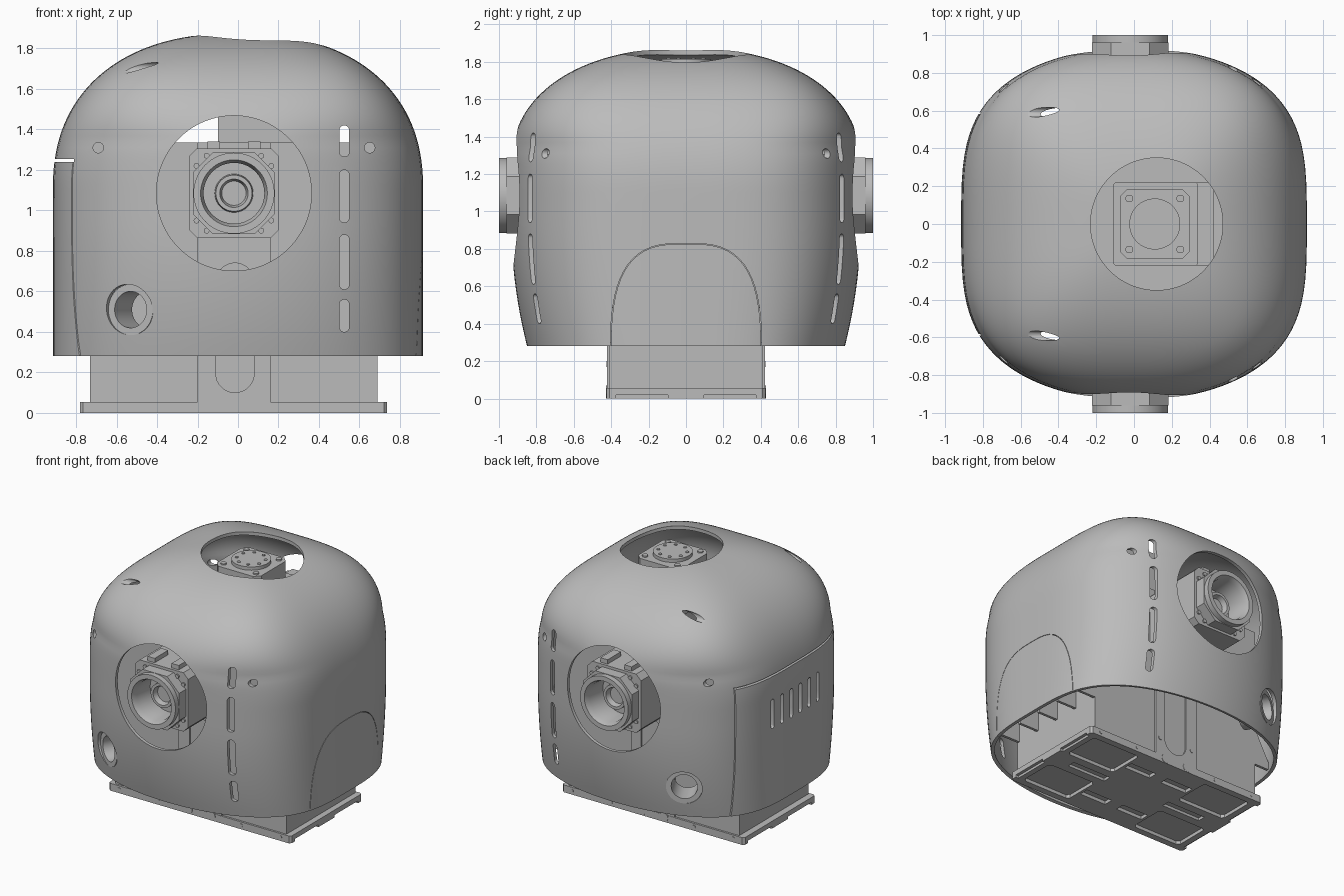
import bpy, bmesh
from math import sin, cos, pi, radians, copysign
from mathutils import Vector, Matrix

if "Cube" in bpy.data.objects:
    bpy.data.objects.remove(bpy.data.objects["Cube"], do_unlink=True)

gray = bpy.data.materials.new("neutral gray")
gray.use_nodes = True
gray.diffuse_color = (0.5, 0.5, 0.5, 1)
gray.node_tree.nodes["Principled BSDF"].inputs["Base Color"].default_value = (0.5, 0.5, 0.5, 1)
parts = []


def add_object(name, bm, cutter=False):
    bmesh.ops.remove_doubles(bm, verts=bm.verts, dist=1e-5)
    bmesh.ops.recalc_face_normals(bm, faces=bm.faces)
    mesh = bpy.data.meshes.new(name)
    bm.to_mesh(mesh)
    bm.free()
    mesh.materials.append(gray)
    ob = bpy.data.objects.new(name, mesh)
    bpy.context.collection.objects.link(ob)
    ob.hide_render = cutter
    if not cutter:
        parts.append(ob)
    return ob


def pill(cx, cy, hx, hy, sides=24):
    """Circle, or capsule when the half sizes differ."""
    r = min(hx, hy)
    pts = []
    for i in range(sides):
        a = 2 * pi * (i + 0.5) / sides
        pts.append((cx + r * cos(a) + copysign(hx - r, cos(a)),
                    cy + r * sin(a) + copysign(hy - r, sin(a))))
    return pts


def rect(x0, x1, y0, y1, c=0):
    """Rectangle with optional chamfered corners."""
    if not c:
        return [(x0, y0), (x1, y0), (x1, y1), (x0, y1)]
    return [(x0 + c, y0), (x1 - c, y0), (x1, y0 + c), (x1, y1 - c),
            (x1 - c, y1), (x0 + c, y1), (x0, y1 - c), (x0, y0 + c)]


def bridge(bm, rings):
    """Join successive rings of vertices with quads."""
    for a, b in zip(rings, rings[1:]):
        for i in range(len(a)):
            j = (i + 1) % len(a)
            bm.faces.new((a[i], a[j], b[j], b[i]))


def prism(name, pts, axis, lo, hi, cutter=False):
    """Extrude a flat outline along an axis."""
    bm = bmesh.new()
    place = {"x": lambda p, t: (t, p[0], p[1]),
             "y": lambda p, t: (p[0], t, p[1]),
             "z": lambda p, t: (p[0], p[1], t)}[axis]
    a = [bm.verts.new(place(p, lo)) for p in pts]
    b = [bm.verts.new(place(p, hi)) for p in pts]
    bm.faces.new(a)
    bm.faces.new(b[::-1])
    bridge(bm, [a, b])
    return add_object(name, bm, cutter)


def lathe(name, profile, loc, direction, cutter=False, sides=64):
    """Turn a (radius, height) profile round a direction."""
    bm = bmesh.new()
    bridge(bm, [[bm.verts.new((r * cos(2 * pi * i / sides), r * sin(2 * pi * i / sides), h))
                 for i in range(sides)] for r, h in profile])
    turn = Vector(direction).to_track_quat("Z", "Y").to_matrix().to_4x4()
    bmesh.ops.transform(bm, matrix=Matrix.Translation(loc) @ turn, verts=bm.verts)
    return add_object(name, bm, cutter)


def pick(obs):
    bpy.ops.object.select_all(action="DESELECT")
    for ob in obs:
        ob.select_set(True)
    bpy.context.view_layer.objects.active = obs[0]


def cut(ob, cutters):
    pick(cutters)
    if len(cutters) > 1:
        bpy.ops.object.join()
    tool = cutters[0]
    mod = ob.modifiers.new("cut", "BOOLEAN")
    mod.operation, mod.solver, mod.object = "DIFFERENCE", "EXACT", tool
    pick([ob])
    bpy.ops.object.modifier_apply(modifier=mod.name)
    bpy.data.objects.remove(tool, do_unlink=True)


def dome(z, start, m):
    """Shrink factor of a rounded dome rising from start to the crown."""
    u = max(0, (z - start) / (1.875 - start))
    return (1 - u ** m) ** (1 / m)


# Outer shell: flat sides, bowed front and back, tapering low and domed on top
bm = bmesh.new()
N = 112
heights = [.28 + .82 * i / 14 for i in range(14)]
heights += [1.1 + .775 * sin(pi / 2 * i / 40) for i in range(40)]
rings = []
for z in heights:
    sx = .915 * dome(z, 1.1, 2.3)
    sy = (.935 - .085 * (max(0, .95 - z) / .67) ** 2) * dome(z, 1.25, 2.2)
    t = min(1, max(0, (z - 1.35) / .35))
    p, q = 2 + 1.4 * t, 3.5 + .4 * t
    ring = []
    for i in range(N):
        c, s = cos(2 * pi * (i + .5) / N), sin(2 * pi * (i + .5) / N)
        ring.append(bm.verts.new((copysign(sx * abs(c) ** (2 / p), c),
                                  copysign(sy * abs(s) ** (2 / q), s), z)))
    rings.append(ring)
bridge(bm, rings)
bm.faces.new(rings[-1])
shell = add_object("outer_shell", bm)
solid = shell.modifiers.new("thickness", "SOLIDIFY")
solid.thickness, solid.offset = 0.025, -1
pick([shell])
bpy.ops.object.modifier_apply(modifier=solid.name)

# Openings in the shell: lens windows, slots and small holes, front to back
tools = [prism("window_cut", pill(-.02, 1.085, .383, .383, 96), "y", -1.2, 1.2, True),
         prism("top_cut", pill(.12, 0, .35, .35, 96), "z", 1.55, 2, True)]
for lo, hi in ((.4, .56), (.61, .88), (.94, 1.2), (1.265, 1.42)):
    tools.append(prism("slot_cut", pill(.525, (lo + hi) / 2, .024, (hi - lo) / 2), "y", -1.2, 1.2, True))
for x in (-.69, .65):
    tools.append(prism("hole_cut", pill(x, 1.31, .026, .026), "y", -1.2, 1.2, True))
for s in (-1, 1):
    tools.append(prism("crown_cut", pill(s * .592, 1.705, .026, .026), "x", -.75, -.3, True))
    tools.append(lathe("port_cut", [(0, -.1), (.125, -.1), (.125, .1), (0, .1)],
                       (-.54, s * .795, .51), (-.48, s * .88, 0), True))
# Vents and seam of the right service panel
for i in range(6):
    tools.append(prism("vent_cut", pill(.27 - i * .107, .965, .018, .11), "x", -1, -.8, True))
seam = [(-.59, .2), (-.59, 1.253), (.59, 1.253), (.59, .2),
        (.583, .2), (.583, 1.239), (-.583, 1.239), (-.583, .2)]
tools.append(prism("panel_seam_cut", seam, "x", -1, -.7, True))


def arch(half_width, height):
    """Rounded arch outline standing below the shell rim."""
    return [(copysign(half_width * abs(cos(a)) ** (2 / 3), cos(a)), .2 + height * sin(a) ** (2 / 3))
            for a in (pi * i / 30 for i in range(31))]


# Arched seam of the left panel
tools.append(prism("arch_seam_cut", arch(.405, .63) + arch(.402, .627)[::-1], "x", .75, 1, True))
cut(shell, tools)

# Base plate with pockets underneath and relieved ends
base = prism("base_plate", rect(-.78, .735, -.425, .425, .015), "z", 0, .055)
tools = []
for sx in (-1, 1):
    for sy in (-1, 1):
        x, y = -.02 + sx * .49, sy * .235
        tools.append(prism("pocket_cut", rect(x - .2, x + .2, y - .14, y + .14, .02), "z", -.1, .025, True))
        x = -.02 + sx * .16
        tools.append(prism("groove_cut", rect(x - .11, x + .11, y - .035, y + .035), "z", -.1, .025, True))
        x = -.0225 + sx * .755
        tools.append(prism("end_cut", rect(x - .02, x + .02, y - .14, y + .14), "z", -.1, .018, True))
    x = -.02 + sx * .42
    tools.append(prism("centre_cut", rect(x - .16, x + .16, -.03, .03), "z", -.1, .02, True))
cut(base, tools)

# Inner chassis, top bracket and stiffening ribs
prism("chassis", rect(-.73, .69, -.41, .41), "z", .05, 1.335)
prism("top_bracket", rect(-.1, .42, -.22, .22), "z", 1.33, 1.47)
for i in range(5):
    y = -.4 + i * .2
    for name, a, b in (("left_rib", .68, .85), ("right_rib", -.72, -.85)):
        prism(name, [(a, .3), (b, .3), (b, .36), (a, .6)], "y", y - .01, y + .01)

# Front and back: column, lens unit, port ring and bolts
for s, side in ((-1, "front"), (1, "back")):
    def part(name, pts, lo, hi, cutter=False):
        return prism(side + "_" + name, pts, "y", s * lo, s * hi, cutter)

    column = part("column", rect(-.2, .16, .02, 1.335), .4, .422)
    cut(column, [part("column_cut", pill(-.015, .42, .095, .32), .38, .5, True)])
    for x in (-.16, .12):
        for z in (.185, .74):
            part("column_bolt", pill(x, z, .016, .016), .415, .426)
    for x in (-.115, .075):
        part("foot", pill(x, .035, .034, .034), .4, .428)
    for x in (-.69, -.365, .325, .65):
        part("base_bolt", pill(x, .03, .012, .012), .42, .428)
    # Square body behind an octagonal nose, both bored out for the lens
    for name, outline, lo, hi in (("lens_body", rect(-.242, .202, .865, 1.307, .04), .41, .88),
                                  ("lens_nose", rect(-.2225, .1825, .8825, 1.2875, .1), .87, .96)):
        block = part(name, outline, lo, hi)
        cut(block, [part("bore_cut", pill(-.02, 1.085, .152, .152, 64), .77, 1.1, True)])
    for sx in (-1, 1):
        for sz in (-1, 1):
            for dx, dz in ((.185, .135), (.135, .185)):
                part("lens_bolt", pill(-.02 + sx * dx, 1.085 + sz * dz, .014, .014), .87, .89)
        part("lens_tab", rect(-.05 + sx * .1, .01 + sx * .1, 1.29, 1.34), .7, .86)
    lathe(side + "_lens", [(0, .76), (.155, .76), (.155, .95), (.2, .95), (.2, 1), (.165, 1), (.15, .96),
                           (.15, .8), (.095, .8), (.09, .88), (.07, .88), (.06, .84), (0, .84)],
          (-.02, 0, 1.085), (0, s, 0))
    lathe(side + "_port_ring", [(.09, -.2), (.126, -.2), (.126, -.02), (.09, -.02), (.09, -.2)],
          (-.54, s * .795, .51), (-.48, s * .88, 0))

# Top unit below the crown opening
prism("top_unit_base", rect(-.11, .34, -.22, .22, .01), "z", 1.46, 1.66)
prism("top_unit_body", rect(-.075, .295, -.185, .185, .04), "z", 1.65, 1.79)
prism("top_unit_disc", pill(.11, 0, .135, .135, 64), "z", 1.78, 1.815)
for i in range(8):
    a = pi * (i + .5) / 4
    prism("disc_bolt", pill(.11 + .1 * cos(a), .1 * sin(a), .012, .012, 12), "z", 1.81, 1.82)
for sx in (-1, 1):
    for sy in (-1, 1):
        prism("corner_bolt", pill(.11 + sx * .135, sy * .135, .02, .02), "z", 1.78, 1.8)

pick(parts)
bpy.ops.object.shade_smooth_by_angle(angle=radians(30))
bpy.ops.object.select_all(action="DESELECT")
